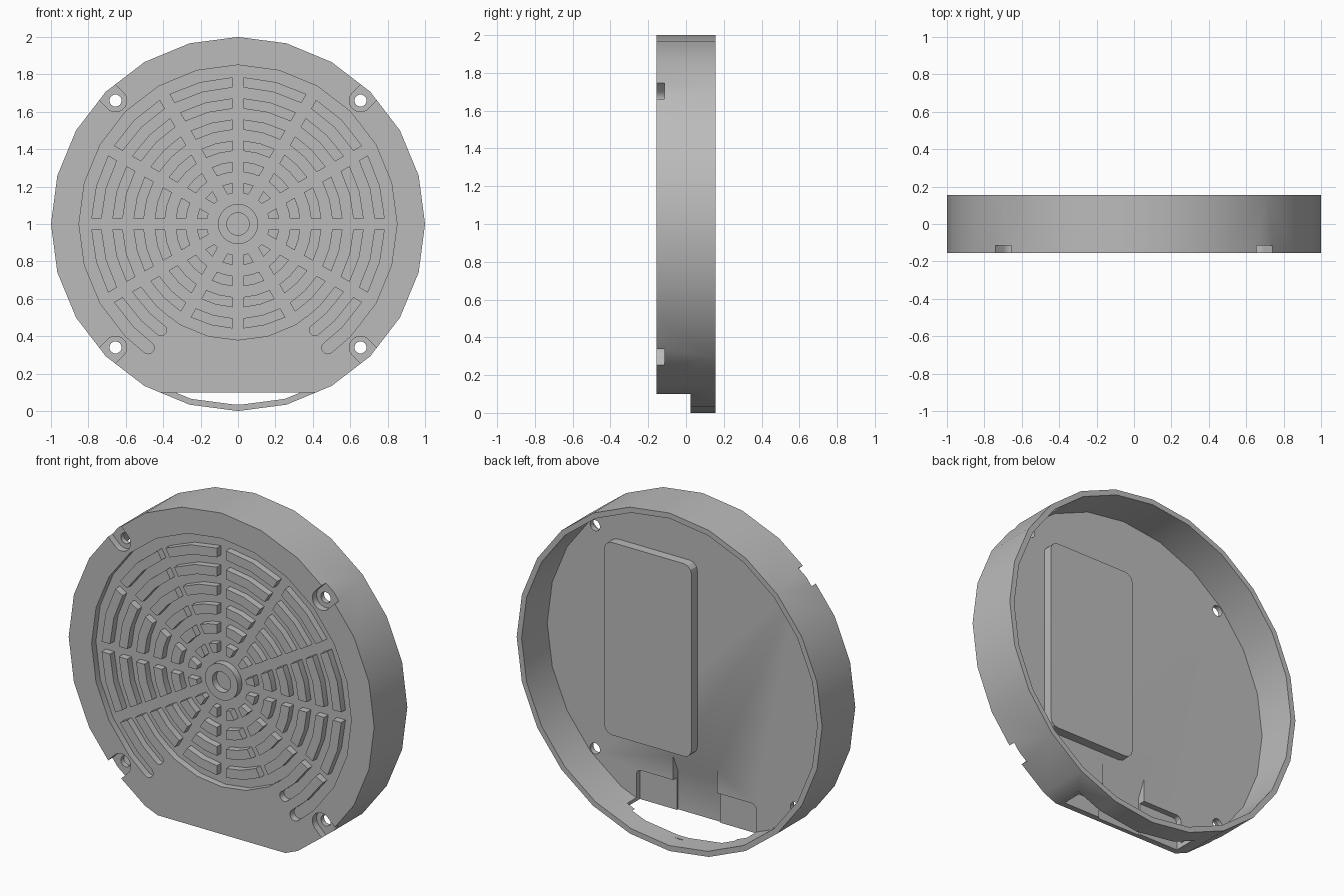
import bpy, bmesh
from math import sin, cos, asin, radians, degrees, floor, ceil
from mathutils import Vector

if "Cube" in bpy.data.objects:
    bpy.data.objects.remove(bpy.data.objects["Cube"])

grey = bpy.data.materials.new("light_grey")
grey.use_nodes = True
COLOUR = (0.5, 0.5, 0.5, 1)
grey.diffuse_color = COLOUR
grey.node_tree.nodes["Principled BSDF"].inputs["Base Color"].default_value = COLOUR

FRONT, BACK = -0.155, 0.155
FLOOR = -0.085          # inside face of the front plate
RECESS = -0.115         # bottom of the grille recess
STEP = 15               # facet angle of every round shape


def prism(name, points, lo, hi, axis="y"):
    """Extrude a profile: (x, z) points along y, or (y, z) points along x."""
    def place(p, h):
        return (p[0], h, p[1]) if axis == "y" else (h, p[0], p[1])
    bm = bmesh.new()
    ends = [[bm.verts.new(place(p, h)) for p in points] for h in (lo, hi)]
    for ring in ends:
        bm.faces.new(ring)
    n = len(points)
    for i in range(n):
        j = (i + 1) % n
        bm.faces.new((ends[0][i], ends[0][j], ends[1][j], ends[1][i]))
    bmesh.ops.recalc_face_normals(bm, faces=bm.faces)
    mesh = bpy.data.meshes.new(name)
    bm.to_mesh(mesh)
    bm.free()
    mesh.materials.append(grey)
    obj = bpy.data.objects.new(name, mesh)
    bpy.context.collection.objects.link(obj)
    return obj


def polar(r, deg, cx=0, cz=1):
    return (cx + r * cos(radians(deg)), cz + r * sin(radians(deg)))


def circle(r, cx=0, cz=1):
    return [polar(r, a, cx, cz) for a in range(0, 360, STEP)]


def arc(r, a, b):
    """Faceted arc whose inner corners fall on multiples of STEP."""
    mids = range(floor(a / STEP + 1.001) * STEP, ceil(b / STEP - 0.001) * STEP, STEP)
    return [polar(r, t) for t in (a, *mids, b)]


def box(x0, x1, z0, z1):
    return [(x0, z0), (x1, z0), (x1, z1), (x0, z1)]


def rounded_box(x0, x1, z0, z1, r):
    corners = ((x1 - r, z1 - r, 0), (x0 + r, z1 - r, 90),
               (x0 + r, z0 + r, 180), (x1 - r, z0 + r, 270))
    return [polar(r, start + t, cx, cz) for cx, cz, start in corners for t in (0, 30, 60, 90)]


def activate(obj):
    bpy.ops.object.select_all(action="DESELECT")
    obj.select_set(True)
    bpy.context.view_layer.objects.active = obj


def cut(target, cutter):
    cutter.hide_render = True
    mod = target.modifiers.new("cut", "BOOLEAN")
    mod.operation, mod.solver, mod.object = "DIFFERENCE", "EXACT", cutter
    activate(target)
    bpy.ops.object.modifier_apply(modifier=mod.name)
    bpy.data.objects.remove(cutter)


def smooth(obj):
    activate(obj)
    bpy.ops.object.shade_smooth_by_angle(angle=radians(29))


# Shallow drum: front plate with a thin rim, and a slot below the plate
cover = prism("cover", circle(1), FRONT, BACK)
cut(cover, prism("cutter", circle(0.968), FLOOR, 0.3))
cut(cover, prism("cutter", box(-1, 1, -0.2, 0.1), -0.3, 0.025))

# Grille recess: inner disc, outer band and round ends of the two lower grooves
cut(cover, prism("cutter", circle(0.62), -0.3, RECESS))
END = -54
band = arc(0.85, END, 180 - END) + arc(0.6, END, 180 - END)[::-1]
cut(cover, prism("cutter", band, -0.3, RECESS))
for a in (END, 180 - END):
    for r, half in ((0.8175, 0.0325), (0.7, 0.03)):
        cut(cover, prism("cutter", circle(half, *polar(r, a)), -0.3, RECESS))

# Corner screw seats, open to the outside, with through holes
for sx in (-1, 1):
    for sz in (-1, 1):
        c = Vector((sx * 0.655, 1 + sz * 0.66))
        out = Vector((sx, sz)).normalized()
        side = Vector((-out.y, out.x)) * 0.06
        angle = degrees(out.angle_signed(Vector((1, 0))))
        seat = [polar(0.06, angle + t, *c) for t in range(90, 271, STEP)]
        seat += [tuple(c - side + out * 0.3), tuple(c + side + out * 0.3)]
        cut(cover, prism("cutter", seat, -0.3, RECESS))
        cut(cover, prism("cutter", circle(0.032, *c), -0.3, 0))

# Cable pockets on the inside at the bottom edge
cut(cover, prism("cutter", rounded_box(-0.4, 0.385, 0, 0.29, 0.03), -0.12, 0))
slope = [(0, 0), (-0.13, 0), (-0.13, 0.33), (FLOOR, 0.43), (0, 0.43)]
cut(cover, prism("cutter", slope, -0.142, 0.144, axis="x"))
smooth(cover)

# Raised concentric grille bars, split by twelve spoke gaps
for ring in range(6):
    inner = 0.166 + ring * 0.1128
    outer = inner + 0.055
    for sector in range(12):
        a, b = -90 + sector * 30, -60 + sector * 30
        if ring >= 4 and sector in (0, 11):
            continue
        gi, go = (degrees(asin(0.03 / r)) for r in (inner, outer))
        ends = [a + go, b - go, a + gi, b - gi]
        if ring >= 4 and sector == 1:
            ends[0] = ends[2] = END
        if ring >= 4 and sector == 10:
            ends[1] = ends[3] = 180 - END
        outline = arc(outer, *ends[:2]) + arc(inner, *ends[2:])[::-1]
        smooth(prism("grille_bar", outline, FRONT, RECESS + 0.002))

# Centre hub ring
hub = prism("hub", circle(0.107), FRONT, RECESS + 0.002)
cut(hub, prism("cutter", circle(0.06), -0.3, 0))
smooth(hub)

# Raised rectangular pad inside
pad = prism("inner_pad", rounded_box(-0.015, 0.557, 0.48, 1.62, 0.05), FLOOR - 0.002, -0.03)
smooth(pad)

# Small tab on the rim at the bottom
prism("rim_tab", box(-0.05, 0.05, 0.008, 0.036), 0.024, 0.06)
